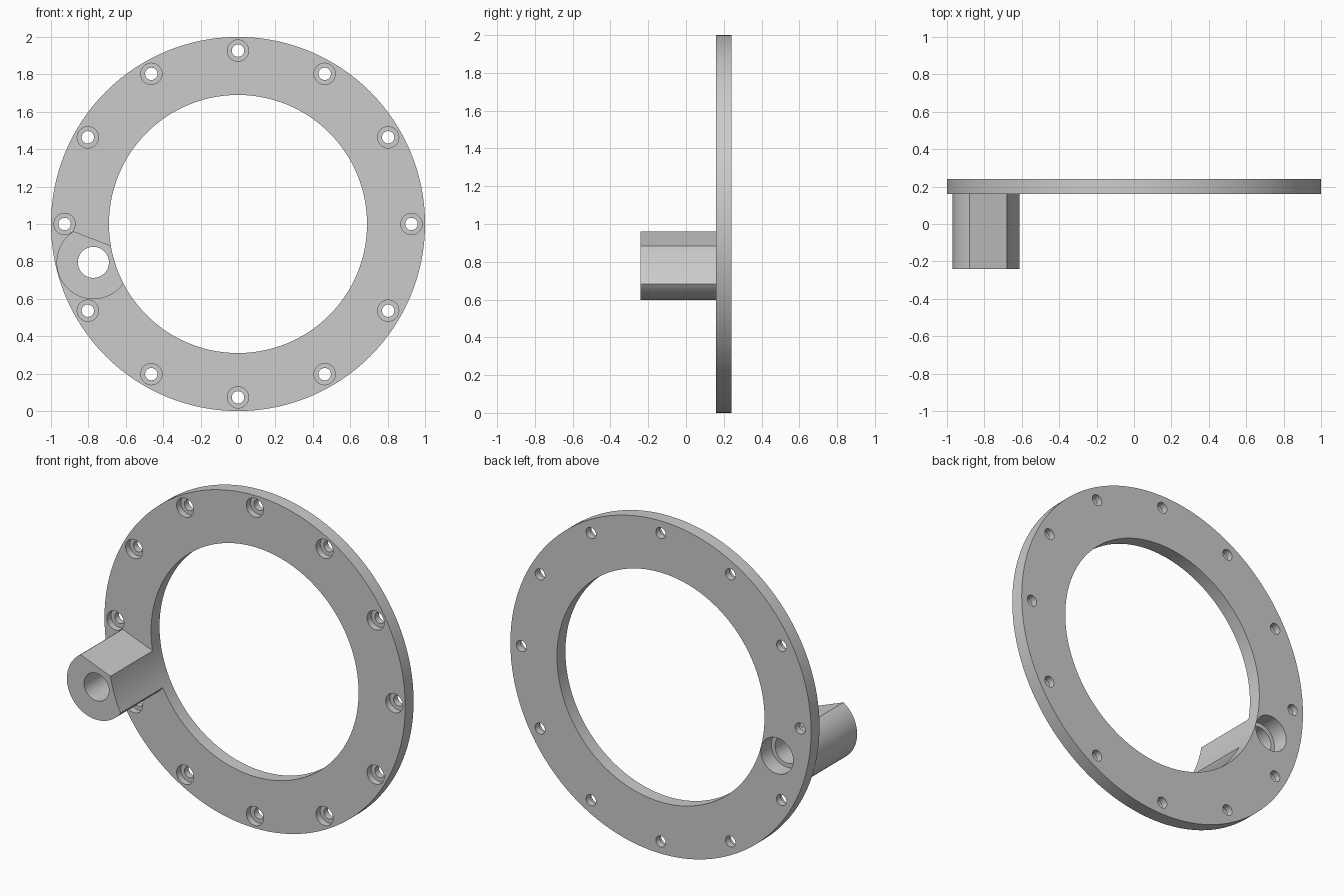
import bpy, bmesh
from math import sin, cos, atan2, radians, pi
from mathutils import Vector

cube = bpy.data.objects.get("Cube")
if cube:
    bpy.data.objects.remove(cube, do_unlink=True)

CENTRE = (0, 1)
BOSS = (-0.773, 0.795)
BOSS_R = 0.197
FRONT, PLATE_FRONT, BACK = -0.24, 0.16, 0.24

grey = bpy.data.materials.new("plain grey")
grey.use_nodes = True
colour = (0.6, 0.6, 0.6, 1)
grey.diffuse_color = colour
grey.node_tree.nodes["Principled BSDF"].inputs["Base Color"].default_value = colour


def loft(name, sections):
    """Solid skinned through closed (x, y, z) sections, capped at both ends."""
    bm = bmesh.new()
    rings = [[bm.verts.new(p) for p in section] for section in sections]
    for a, b in zip(rings, rings[1:]):
        n = len(a)
        for i in range(n):
            j = (i + 1) % n
            bm.faces.new((a[i], a[j], b[j], b[i]))
    bm.faces.new(rings[0])
    bm.faces.new(rings[-1])
    bmesh.ops.recalc_face_normals(bm, faces=bm.faces)
    mesh = bpy.data.meshes.new(name)
    bm.to_mesh(mesh)
    bm.free()
    mesh.materials.append(grey)
    obj = bpy.data.objects.new(name, mesh)
    bpy.context.collection.objects.link(obj)
    return obj


def turned(name, centre, steps, segments):
    """Round solid along y from (radius, y) steps."""
    angles = [2 * pi * i / segments for i in range(segments)]
    return loft(name, [[(centre[0] + r * cos(a), y, centre[1] + r * sin(a))
                        for a in angles] for r, y in steps])


def combine(target, tool, operation):
    mod = target.modifiers.new(operation, 'BOOLEAN')
    mod.operation = operation
    mod.solver = 'EXACT'
    mod.object = tool
    bpy.context.view_layer.objects.active = target
    bpy.ops.object.modifier_apply(modifier=mod.name)
    bpy.data.objects.remove(tool, do_unlink=True)


# Flat plate
flange = turned("ring_flange", CENTRE, [(1, PLATE_FRONT), (1, BACK)], 128)

# Boss: round outline with one straight upper side
start = atan2(0.167, -0.107)
end = start + radians(252)
outline = [(BOSS[0] + BOSS_R * cos(a), BOSS[1] + BOSS_R * sin(a))
           for a in (start + (end - start) * i / 48 for i in range(49))]
# Where the straight side runs on into the central opening
top = Vector(outline[0]) + Vector((0.2, -0.077)) * 1.4
outline.append(tuple(top))
boss = loft("boss", [[(x, y, z) for x, z in outline] for y in (FRONT, 0.2)])
combine(flange, boss, 'UNION')

# Central opening trims both plate and boss
combine(flange, turned("opening_cutter", CENTRE, [(0.69, -0.5), (0.69, 0.5)], 128),
        'DIFFERENCE')

# Boss bore with a wider seat at the back
combine(flange, turned("bore_cutter", BOSS,
                       [(0.083, -0.5), (0.083, 0.14), (0.108, 0.14), (0.108, 0.5)], 48),
        'DIFFERENCE')

# Twelve counterbored screw holes
for i in range(12):
    a = i * pi / 6
    spot = (CENTRE[0] + 0.927 * cos(a), CENTRE[1] + 0.927 * sin(a))
    combine(flange, turned("screw_cutter", spot,
                           [(0.057, 0.1), (0.057, 0.2), (0.033, 0.2), (0.033, 0.4)], 32),
            'DIFFERENCE')

# Smooth round walls, sharp rims
bpy.ops.object.select_all(action='DESELECT')
flange.select_set(True)
bpy.context.view_layer.objects.active = flange
bpy.ops.object.shade_smooth_by_angle(angle=radians(30))
